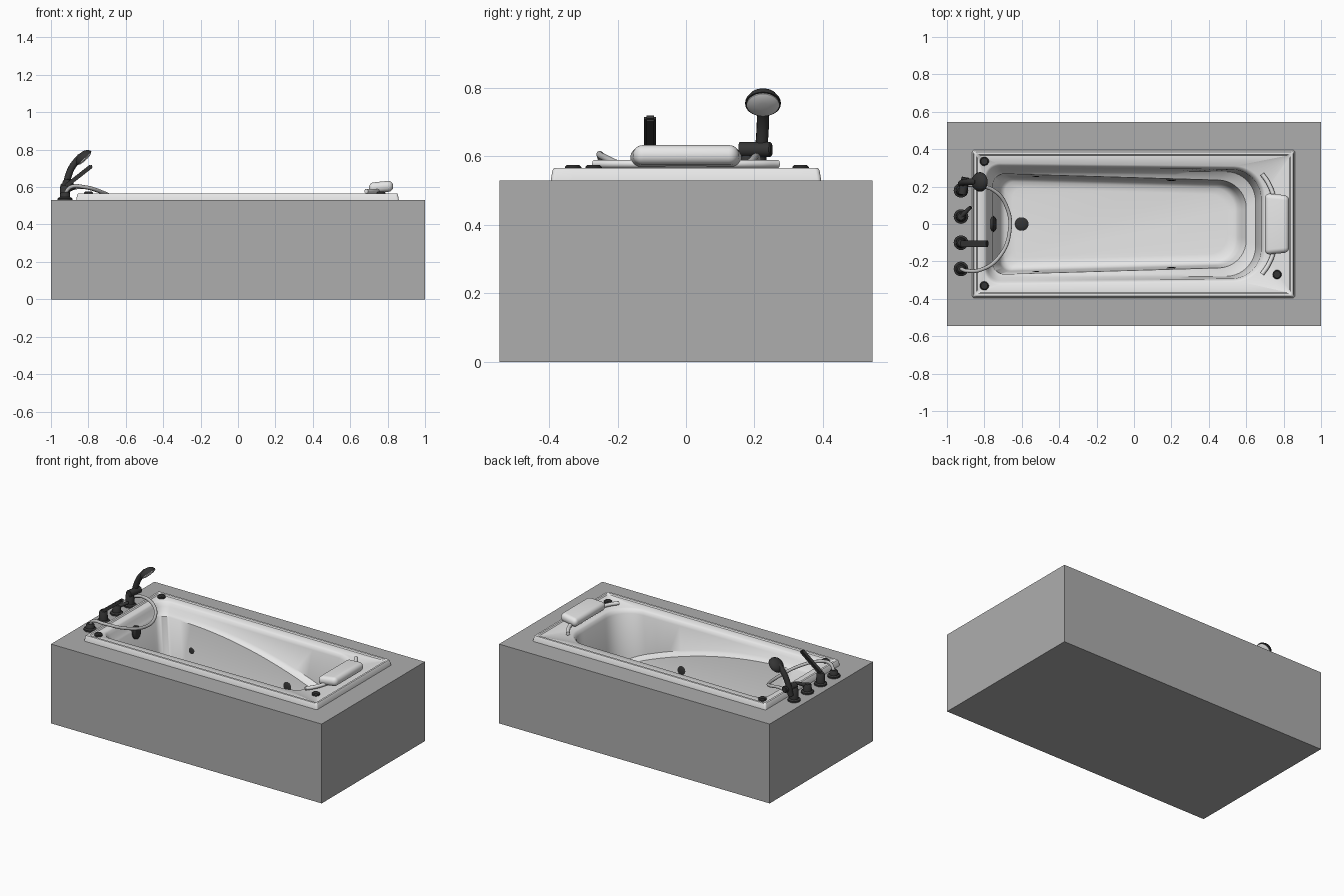
import bpy, bmesh, math
from mathutils import Vector

cube = bpy.data.objects.get("Cube")
if cube:
    bpy.data.objects.remove(cube, do_unlink=True)


def material(name, value):
    m = bpy.data.materials.new(name)
    m.use_nodes = True
    colour = (value, value, value, 1)
    m.diffuse_color = colour
    m.node_tree.nodes["Principled BSDF"].inputs["Base Color"].default_value = colour
    return m


WHITE = material("white_enamel", 0.8)
GREY = material("grey_surround", 0.42)
DARK = material("dark_metal", 0.035)
HOSE = material("hose_grey", 0.5)


def finish(name, bm, mat, angle=40):
    bmesh.ops.recalc_face_normals(bm, faces=bm.faces)
    mesh = bpy.data.meshes.new(name)
    bm.to_mesh(mesh)
    bm.free()
    return smooth(link(name, mesh, mat), angle)


def link(name, data, mat):
    ob = bpy.data.objects.new(name, data)
    data.materials.append(mat)
    bpy.context.collection.objects.link(ob)
    return ob


def smooth(ob, angle=40):
    bpy.ops.object.select_all(action='DESELECT')
    ob.select_set(True)
    bpy.context.view_layer.objects.active = ob
    bpy.ops.object.shade_smooth_by_angle(angle=math.radians(angle))
    return ob


def lathe(name, start, axis, profile, mat, segs=28):
    """Turned part: profile is (radius, distance along axis)."""
    bm = bmesh.new()
    rot = Vector(axis).normalized().to_track_quat('Z', 'Y')
    rings = []
    for r, h in profile:
        ring = []
        for i in range(segs):
            a = math.tau * i / segs
            ring.append(bm.verts.new(Vector(start) + rot @ Vector((r * math.cos(a), r * math.sin(a), h))))
        rings.append(ring)
    bridge(bm, rings)
    bm.faces.new(rings[0])
    bm.faces.new(rings[-1])
    return finish(name, bm, mat)


def bridge(bm, rings):
    for a, b in zip(rings, rings[1:]):
        for i in range(len(a)):
            j = (i + 1) % len(a)
            bm.faces.new((a[i], a[j], b[j], b[i]))


def rod(name, p0, p1, r0, r1, mat=DARK):
    d = Vector(p1) - Vector(p0)
    n, e = d.length, min(r1, d.length) * 0.2
    return lathe(name, p0, d, [(r0, 0), (r1, n - e), (r1 - e, n)], mat)


def tube(name, points, radius, mat):
    cu = bpy.data.curves.new(name, 'CURVE')
    cu.dimensions = '3D'
    cu.bevel_depth, cu.bevel_resolution = radius, 4
    cu.resolution_u, cu.use_fill_caps = 10, True
    sp = cu.splines.new('BEZIER')
    sp.bezier_points.add(len(points) - 1)
    for bp, p in zip(sp.bezier_points, points):
        bp.co = p
        bp.handle_left_type = bp.handle_right_type = 'AUTO'
    ob = link(name, cu, mat)
    bpy.ops.object.select_all(action='DESELECT')
    ob.select_set(True)
    bpy.context.view_layer.objects.active = ob
    bpy.ops.object.convert(target='MESH')
    return smooth(bpy.context.object)


# Surround: box with a rectangular opening in its top
bm = bmesh.new()
rings = []
for hx, hy, z in ((1, .545, 0), (1, .545, .53), (.855, .388, .53), (.855, .388, .5)):
    rings.append([bm.verts.new((sx * hx, sy * hy, z)) for sx, sy in ((-1, -1), (1, -1), (1, 1), (-1, 1))])
bridge(bm, rings)
bm.faces.new(rings[0])
finish("surround", bm, GREY, 20)


# Tub: rounded outlines lofted from the rim down to the floor
def ledge(x):
    return .48 - .27 * max(0, (x + .6) / 1.2) ** 2


def outline(x0, x1, w0, w1, r0, r1, z):
    pts = []
    corners = ((x1 - r1, -w1 + r1, r1, -90), (x1 - r1, w1 - r1, r1, 0),
               (x0 + r0, w0 - r0, r0, 90), (x0 + r0, -w0 + r0, r0, 180))
    arcs = []
    for cx, cy, r, start in corners:
        angles = [math.radians(start + 9 * i) for i in range(11)]
        arcs.append([Vector((cx + r * math.cos(a), cy + r * math.sin(a))) for a in angles])
    for i, arc in enumerate(arcs):
        nxt = arcs[(i + 1) % 4][0]
        pts += arc + [arc[-1].lerp(nxt, k / 14) for k in range(1, 14)]
    return [(p.x, p.y, z(p.x) if callable(z) else z) for p in pts]


sections = [
    (-.865, .86, .395, .395, .012, .012, .53),
    (-.86, .855, .39, .39, .012, .012, .56),
    (-.855, .85, .386, .386, .012, .012, .566),
    (-.842, .838, .372, .372, .01, .01, .566),
    (-.836, .832, .366, .366, .01, .01, .559),
    (-.80, .70, .325, .31, .08, .16, .559),
    (-.79, .69, .313, .30, .075, .16, .55),
    (-.783, .68, .303, .292, .07, .16, .53),
    (-.77, .65, .285, .28, .06, .16, lambda x: ledge(x) + .025),
    (-.762, .62, .276, .258, .06, .15, lambda x: ledge(x) + .008),
    (-.755, .60, .268, .235, .06, .15, ledge),
    (-.72, .575, .252, .222, .06, .14, .17),
    (-.71, .56, .243, .213, .06, .13, .14),
    (-.69, .54, .225, .195, .05, .12, .125),
    (-.65, .50, .19, .16, .05, .1, .12),
]
bm = bmesh.new()
rings = [[bm.verts.new(p) for p in outline(*s)] for s in sections]
bridge(bm, rings)
bm.faces.new(rings[-1])
ob = finish("tub", bm, WHITE, 45)

# Drain, overflow, wall jets and rim buttons
disc = [(.036, 0), (.036, .006), (.028, .012), (.012, .014)]
lathe("drain", (-.6, 0, .12), (0, 0, 1), disc, DARK)
lathe("overflow", (-.762, 0, .465), (1, 0, .15), [(.042, 0), (.042, .014), (.03, .024), (.022, .024)], DARK)
for side in (-1, 1):
    for x, y, z in ((-.52, .264, .31), (.2, .242, .27)):
        lathe("wall_jet", (x, side * y, z), (0, -side, .1), [(.03, -.006), (.03, .006), (.018, .01)], DARK)
for x, y in ((-.8, .335), (-.8, -.33), (.765, -.27)):
    lathe("rim_button", (x, y, .557), (0, 0, 1), [(.024, 0), (.024, .012), (.018, .018)], DARK)

# Head pillow on a bent bar
bm = bmesh.new()
bmesh.ops.create_cube(bm, size=1)
bmesh.ops.scale(bm, vec=(.13, .33, .058), verts=bm.verts)
for v in bm.verts:
    if v.co.x > 0:
        v.co.y *= .92
bmesh.ops.bevel(bm, geom=bm.edges[:], offset=.027, segments=6, profile=.5, affect='EDGES')
pillow = finish("pillow", bm, WHITE, 60)
pillow.location = (.765, 0, .6)
pillow.rotation_euler = (0, math.radians(-6), 0)
tube("pillow_bar", [(.685, -.268, .578), (.72, -.215, .578), (.748, -.14, .578), (.76, 0, .578),
                    (.748, .14, .578), (.72, .215, .578), (.685, .268, .578)], .012, WHITE)

# Deck fittings: flange and body for each
for name, y, h in (("shower_base", .18, .08), ("lever_base", .04, .05), ("spout_base", -.1, .07), ("hose_base", -.24, .035)):
    lathe(name, (-.925, y, .53), (0, 0, 1),
          [(.039, 0), (.039, .01), (.028, .016), (.025, h), (.018, h + .008)], DARK)
rod("lever_handle", (-.925, .04, .575), (-.872, .092, .6), .014, .009)

# Spout: flat bar angled over the tub
bm = bmesh.new()
bmesh.ops.create_cube(bm, size=1)
bmesh.ops.scale(bm, vec=(.185, .034, .022), verts=bm.verts)
bmesh.ops.bevel(bm, geom=bm.edges[:], offset=.006, segments=2, affect='EDGES')
spout = finish("spout", bm, DARK)
spout.location = (-.853, -.105, .658)
spout.rotation_euler = (0, math.radians(-38), 0)

# Hand shower: cradle, handle, head and pale spray face
rod("shower_cradle", (-.918, .157, .62), (-.9, .25, .62), .022, .022)
tube("shower_handle", [(-.925, .215, .575), (-.91, .222, .65), (-.885, .225, .71), (-.84, .225, .765)], .018, DARK)
aim = Vector((.68, 0, -.73)).normalized()
centre = Vector((-.825, .225, .757))
lathe("shower_head", centre - aim * .03, aim,
      [(.01, 0), (.028, .004), (.044, .014), (.052, .028), (.052, .036)], DARK)
lathe("spray_face", centre + aim * .005, aim, [(.047, 0), (.047, .004), (.036, .009), (.015, .012)], WHITE)

# Hose looping over the end of the tub
tube("hose", [(-.925, -.24, .565), (-.895, -.25, .6), (-.82, -.245, .6), (-.72, -.175, .57), (-.665, -.04, .54),
              (-.68, .09, .545), (-.75, .18, .58), (-.84, .205, .6), (-.915, .21, .585)], .01, HOSE)
